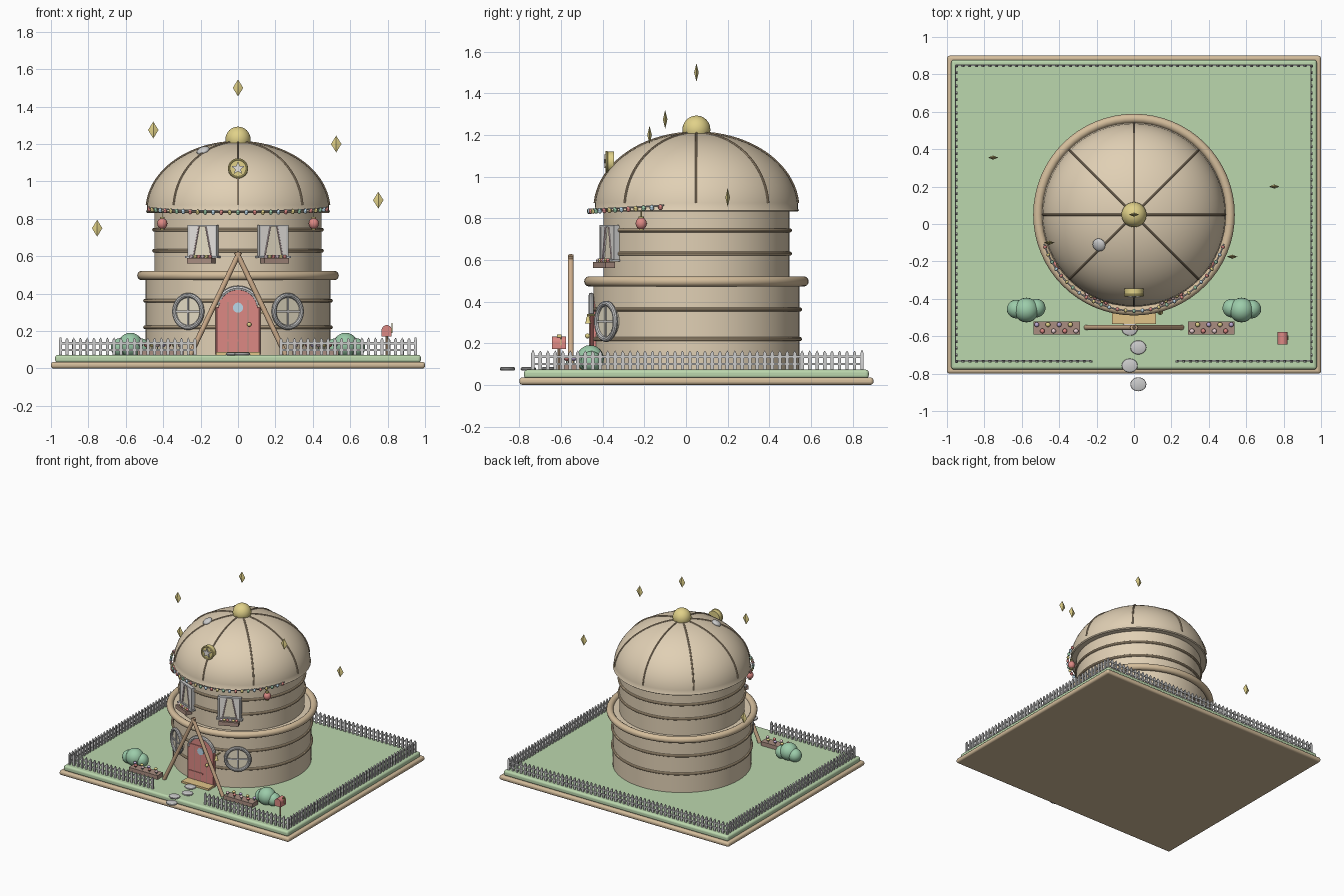
import bpy, bmesh, math
from mathutils import Matrix, Vector

if "Cube" in bpy.data.objects:
    bpy.data.objects.remove(bpy.data.objects["Cube"])

PI = math.pi
T = Matrix.Translation
I = Matrix.Identity(4)
CY = 0.05  # house centre in y
mats = {}
C = dict(tan=(.75, .63, .46), trim=(.66, .51, .33), rib=(.45, .34, .22), grass=(.5, .68, .42), soil=(.4, .27, .22),
         red=(.72, .25, .23), gold=(.75, .64, .25), cream=(.82, .75, .58), white=(.8, .77, .74),
         pink=(.8, .6, .62), blue=(.5, .68, .8), green=(.33, .6, .4), mat=(.75, .55, .25), wood=(.62, .42, .26),
         purple=(.5, .4, .65))


def part(name, build, color=None):
    bm = bmesh.new()
    build(bm)
    bmesh.ops.recalc_face_normals(bm, faces=bm.faces)
    me = bpy.data.meshes.new(name)
    bm.to_mesh(me)
    bm.free()
    me.shade_smooth()
    me.set_sharp_from_angle(angle=math.radians(35))
    if color:
        if color not in mats:
            mats[color] = bpy.data.materials.new(color)
            mats[color].diffuse_color = (*C[color], 1)
        me.materials.append(mats[color])
    ob = bpy.data.objects.new(name, me)
    bpy.context.collection.objects.link(ob)
    return ob


def box(bm, size, loc, M=I):
    bmesh.ops.create_cube(bm, size=1, matrix=M @ T(loc) @ Matrix.Diagonal((*size, 1)))


def ball(bm, r, loc, scale=(1, 1, 1), M=I, u=16, v=10):
    bmesh.ops.create_uvsphere(bm, u_segments=u, v_segments=v, radius=r,
                              matrix=M @ T(loc) @ Matrix.Diagonal((*scale, 1)))


def rod(bm, a, b, r, n=10, M=I):
    a, b = Vector(a), Vector(b)
    q = (b - a).to_track_quat('Z', 'Y').to_matrix().to_4x4()
    bmesh.ops.create_cone(bm, cap_ends=True, segments=n, radius1=r, radius2=r, depth=(b - a).length,
                          matrix=M @ T((a + b) / 2) @ q)


def lathe(bm, prof, M=I, n=64, closed=False):
    rows = [[bm.verts.new(M @ Vector((r * math.cos(2*PI*i/n), r * math.sin(2*PI*i/n), z))) for i in range(n)]
            for r, z in prof]
    for a, b in zip(rows, rows[1:] + (rows[:1] if closed else [])):
        for i in range(n):
            bm.faces.new((a[i], a[(i+1) % n], b[(i+1) % n], b[i]))
    if not closed:
        bm.faces.new(rows[0])
        bm.faces.new(rows[-1])


def torus(bm, R, r, M=I, n=64, k=10):
    lathe(bm, [(R + r*math.cos(2*PI*i/k), r*math.sin(2*PI*i/k)) for i in range(k)], M, n, True)


def tube(bm, pts, r, up, k=8):
    pts = [Vector(p) for p in pts]
    rows = []
    for i, p in enumerate(pts):
        d = (pts[min(i+1, len(pts)-1)] - pts[max(i-1, 0)]).normalized()
        s = d.cross(Vector(up)).normalized()
        t = s.cross(d)
        rows.append([bm.verts.new(p + r*(s*math.cos(2*PI*j/k) + t*math.sin(2*PI*j/k))) for j in range(k)])
    for a, b in zip(rows, rows[1:]):
        for j in range(k):
            bm.faces.new((a[j], a[(j+1) % k], b[(j+1) % k], b[j]))
    bm.faces.new(rows[0])
    bm.faces.new(rows[-1])


def prism(bm, pts, y0, y1, M=I):  # outline in x/z pushed along y
    a, b = ([bm.verts.new(M @ Vector((x, y, z))) for x, z in pts] for y in (y0, y1))
    bm.faces.new(a)
    bm.faces.new(b)
    for i in range(len(a)):
        j = (i + 1) % len(a)
        bm.faces.new((a[i], a[j], b[j], b[i]))


def wall(deg, r, z):  # frame on the round wall: -y outward, x along wall
    return T((0, CY, z)) @ Matrix.Rotation(math.radians(deg), 4, 'Z') @ T((0, -r, 0))


H = T((0, CY, 0))
STAND = Matrix.Rotation(PI/2, 4, 'X')

# ground slabs with rounded edges
for name, sx, sy, z0, z1, col in (("base_slab", 2, 1.7, 0, .036, "trim"), ("lawn", 1.955, 1.655, .03, .073, "grass")):
    ob = part(name, lambda bm: box(bm, (sx, sy, z1-z0), (0, CY, (z0+z1)/2)), col)
    m = ob.modifiers.new("round", 'BEVEL')
    m.width, m.segments = .015, 4

# walls and bands
part("lower_wall", lambda bm: lathe(bm, [(.495, .065), (.495, .5)], H), "tan")
part("upper_wall", lambda bm: lathe(bm, [(.447, .49), (.447, .86)], H), "tan")
part("balcony_ring", lambda bm: torus(bm, .514, .025, H @ T((0, 0, .497)), k=14), "trim")
def bands(bm):
    for R, z in ((.497, .22), (.497, .362), (.449, .63), (.449, .742)):
        torus(bm, R, .01, H @ T((0, 0, z)))
part("wall_bands", bands, "trim")

# dome roof with ribs and finial
def dome(a, grow=0):
    return (.488+grow)*math.cos(a), .845 + (.365+grow)*math.sin(a)
part("dome_roof", lambda bm: lathe(bm, [(.44, .832), (.485, .832), (.492, .838)] +
     [dome(i*PI/2/20.2) for i in range(21)], H), "tan")
def ribs(bm):
    for k in range(8):
        c, s = math.cos(k*PI/4), math.sin(k*PI/4)
        pts = [dome(i*1.53/20, .001) for i in range(1, 21)]
        tube(bm, [(r*c, CY + r*s, z) for r, z in pts], .006, (-s, c, 0))
part("dome_ribs", ribs, "rib")
part("finial", lambda bm: ball(bm, .067, (0, CY, 1.226), u=32, v=16), "gold")

# roof skylight
nrm = Vector((-.187/.238, -.162/.238, 1.9)).to_track_quat('Z', 'Y').to_matrix().to_4x4()
part("skylight", lambda bm: ball(bm, .036, (0, 0, 0), (1, 1, .5), T((-.187, -.112, 1.165)) @ nrm))

# star badge
def star(bm):
    prism(bm, [((.036 if i % 2 == 0 else .016)*math.sin(i*PI/5), 1.07 + (.036 if i % 2 == 0 else .016)*math.cos(i*PI/5))
               for i in range(10)], -.393, -.38)
part("badge_disc", lambda bm: rod(bm, (0, -.345, 1.07), (0, -.383, 1.07), .05, 32), "gold")
part("badge_rim", lambda bm: torus(bm, .048, .006, T((0, -.381, 1.07)) @ STAND, 32), "gold")
part("badge_star", star, "white")

# arched door
def arch(w, z0, zc, n=16):
    return [(-w, z0)] + [(-w*math.cos(i*PI/n), zc + w*math.sin(i*PI/n)) for i in range(n+1)] + [(w, z0)]
part("door", lambda bm: prism(bm, arch(.106, .075, .318), -.462, -.42), "red")
part("door_frame", lambda bm: tube(bm, [(x, -.455, z) for x, z in arch(.112, .075, .318)][2:-2], .013, (0, 1, 0)))
part("door_posts", lambda bm: [rod(bm, (s*.112, -.452, .075), (s*.112, -.452, .33), .009) for s in (-1, 1)], "red")
part("door_grooves", lambda bm: [box(bm, (.004, .004, .28), (x, -.463, .225)) for x in (-.053, 0, .053)], "soil")
part("door_hinges", lambda bm: [box(bm, (.12, .006, .01), (-.04, -.464, z)) for z in (.15, .36)], "red")
part("door_window", lambda bm: rod(bm, (0, -.45, .325), (0, -.469, .325), .027, 24), "blue")
part("door_knob", lambda bm: ball(bm, .012, (.06, -.473, .235)), "gold")
part("door_step", lambda bm: box(bm, (.235, .09, .02), (0, -.49, .078)), "mat")
def bell(bm):
    rod(bm, (.14, -.42, .335), (.14, -.475, .335), .005)
    lathe(bm, [(.016, .295), (.011, .305), (.008, .325), (.002, .333)], T((.14, -.47, 0)), 16)
part("door_bell", bell, "gold")

# gable poles over the door
for s, n in ((-1, "left"), (1, "right")):
    part(n + "_gable_pole", lambda bm: rod(bm, (s*.255, -.553, .073), (-s*.008, -.553, .622), .014, 12), "wood")

# round and upper windows
for s, n in ((-1, "left"), (1, "right")):
    W = wall(s*31.5, .505, .305)
    part(n + "_round_glass", lambda bm: rod(bm, (0, .03, 0), (0, -.003, 0), .085, 32, W), "cream")
    part(n + "_round_frame", lambda bm: torus(bm, .086, .013, W @ T((0, -.004, 0)) @ STAND, 40))
    part(n + "_round_bars", lambda bm: (box(bm, (.165, .012, .009), (0, -.005, 0), W),
                                        box(bm, (.009, .012, .165), (0, -.005, 0), W)))
    U = wall(s*24, .455, .683)
    part(n + "_upper_glass", lambda bm: box(bm, (.16, .05, .16), (0, .02, 0), U), "cream")
    def frame(bm):
        for t in (-1, 1):
            box(bm, (.01, .025, .17), (t*.08, -.003, 0), U)
            box(bm, (.17, .025, .01), (0, -.003, t*.08), U)
        box(bm, (.19, .04, .01), (0, -.01, -.086), U)
    part(n + "_upper_frame", frame)
    def curtains(bm):
        for t in (-1, 1):
            prism(bm, [(t*.074, .075), (t*.02, .075), (t*.05, -.075), (t*.074, -.075)], -.014, -.004, U)
    part(n + "_curtains", curtains, "white")
    part(n + "_curtain_trim", lambda bm: [rod(bm, (t*.02, -.014, .075), (t*.05, -.014, -.075), .004, 6, U)
                                          for t in (-1, 1)], "pink")
    part(n + "_window_box", lambda bm: box(bm, (.145, .05, .03), (0, -.03, -.107), U), "soil")
    for k, col in enumerate(("pink", "gold", "red")):
        part(n + "_box_flowers_" + col, lambda bm: [ball(bm, .011, (-.055 + .022*(k+3*j), -.035, -.086), M=U, u=8, v=6)
                                                    for j in range(2)], col)
    # hanging lanterns
    L = T((s*.405, -.215, .775))
    part(n + "_lantern", lambda bm: ball(bm, .027, (0, 0, 0), (1, 1, 1.1), L), "red")
    part(n + "_lantern_caps", lambda bm: (rod(bm, (0, 0, .025), (0, 0, .034), .013, 12, L), rod(bm, (0, 0, .03), (0, 0, .065), .003, 6, L),
                                          rod(bm, (0, 0, -.034), (0, 0, -.025), .011, 12, L)), "gold")
    # bushes
    part(n + "_bush", lambda bm: [ball(bm, r, (s*x, y, z), u=20, v=12) for x, y, z, r in
                                  ((.575, -.46, .125, .066), (.63, -.455, .112, .05), (.523, -.45, .112, .05))], "green")
    # flower beds
    part(n + "_flower_bed", lambda bm: box(bm, (.25, .07, .035), (s*.413, -.555, .087)), "soil")
    for k, col in enumerate(("pink", "gold", "red", "purple")):
        part(n + "_bed_flowers_" + col, lambda bm: [
            ball(bm, .013, (s*(.31 + .03*i), -.555 + (.017 if i % 2 else -.017), .125), (1, 1, .8), u=10, v=6)
            for i in range(k, 8, 4)], col)
    part(n + "_bed_stems", lambda bm: [rod(bm, (s*(.31+.03*i), -.555 + (.017 if i % 2 else -.017), .1),
                                           (s*(.31+.03*i), -.555 + (.017 if i % 2 else -.017), .12), .003, 6) for i in range(8)], "green")

# string of lights around the front of the dome
def light(deg):
    d = abs(deg)/72
    return wall(deg, .515 - .01*d, .842 + .02*d*d).translation
part("light_string", lambda bm: tube(bm, [light(-72 + 3*i) for i in range(49)], .004, (0, 0, 1), 6))
for k, col in enumerate(("red", "gold", "green", "blue")):
    part("bulbs_" + col, lambda bm: [ball(bm, .011, light(-70 + 5*i) - Vector((0, 0, .008)), (1, 1, 1.25), u=10, v=6)
                                     for i in range(k, 29, 4)], col)

# picket fence with a gap for the path
def fence(bm):
    runs = [((-.95, .845), (.95, .845)), ((-.95, -.735), (-.95, .845)), ((.95, -.735), (.95, .845)),
            ((-.95, -.735), (-.23, -.735)), ((.23, -.735), (.95, -.735))]
    for a, b in runs:
        a, b = Vector((*a, .07)), Vector((*b, .07))
        d = b - a
        M = T(a) @ Matrix.Rotation(math.atan2(d.y, d.x), 4, 'Z')
        n = round(d.length/.036)
        for i in range(n + 1):
            x = d.length*i/n
            prism(bm, [(x-.008, 0), (x+.008, 0), (x+.008, .082), (x, .095), (x-.008, .082)], -.005, .005, M)
        for z in (.03, .065):
            box(bm, (d.length, .006, .011), (d.length/2, .004, z), M)
part("picket_fence", fence)

# stepping stones
part("stepping_stones", lambda bm: [lathe(bm, [(.038, 0), (.043, .006), (.041, .012), (.034, .015)],
     T((x, y, .07)) @ Matrix.Diagonal((1, .87, 1, 1)), 24)
     for x, y in ((-.023, -.56), (.023, -.66), (-.023, -.757), (.023, -.857))])

# mailbox
part("mailbox_post", lambda bm: rod(bm, (.795, -.61, .07), (.795, -.61, .18), .007), "wood")
part("mailbox", lambda bm: prism(bm, [(x + .795, z) for x, z in arch(.027, .172, .205)], -.643, -.577), "red")
part("mailbox_flag", lambda bm: (box(bm, (.004, .006, .05), (.824, -.6, .215)), box(bm, (.004, .022, .014), (.824, -.608, .235))), "gold")

# floating sparkles
def sparkle(bm):
    for x, y, z in ((0, .05, 1.5), (-.453, -.1, 1.275), (.525, -.175, 1.2), (.75, .2, .9), (-.753, .355, .75)):
        bmesh.ops.create_uvsphere(bm, u_segments=4, v_segments=2, radius=1,
                                  matrix=T((x, y, z)) @ Matrix.Diagonal((.028, .011, .045, 1)))
part("sparkles", sparkle, "gold")

for m in bpy.data.materials:
    if m.users and not m.is_grease_pencil:
        m.use_nodes = True
        m.node_tree.nodes["Principled BSDF"].inputs["Base Color"].default_value = m.diffuse_color
